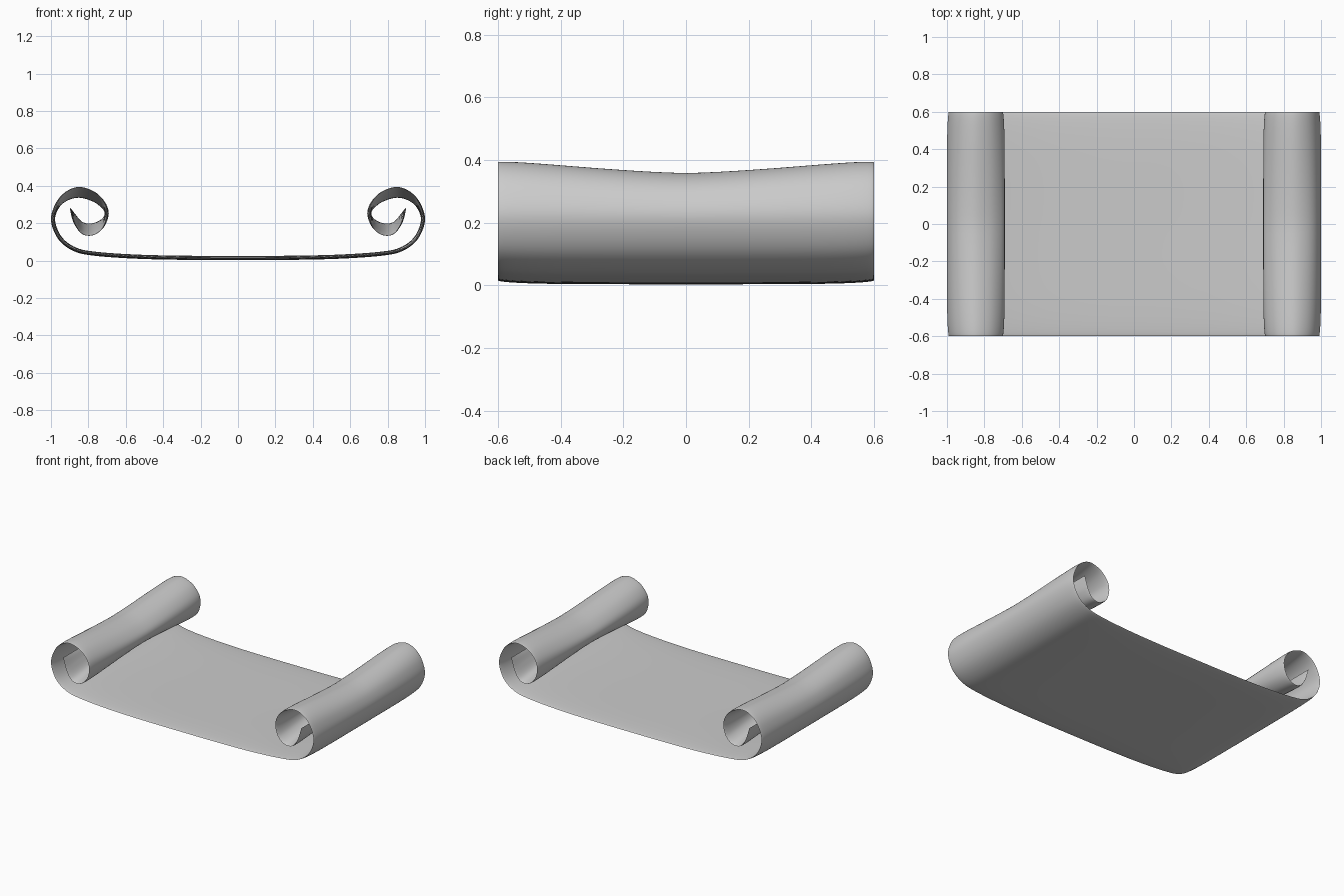
import bpy, bmesh, math
from mathutils import Vector

if "Cube" in bpy.data.objects:
    bpy.data.objects.remove(bpy.data.objects["Cube"])

# Right half of the sheet's middle line: (x, z at the open ends, z at mid length)
HALF = [(0, .015, .014), (.3, .016, .015), (.545, .022, .021), (.76, .037, .036),
        (.87, .060, .059), (.95, .118, .118), (.989, .215, .212), (.968, .305, .285),
        (.92, .365, .329), (.85, .392, .347), (.77, .367, .325), (.717, .312, .285),
        (.702, .250, .250), (.719, .184, .217), (.757, .145, .194), (.80, .134, .187),
        (.84, .150, .199), (.873, .203, .235), (.898, .282, .281)]
STEPS, ROWS, THICK = 6, 36, .011


def smooth_path(pts):
    """Catmull-Rom curve through the points."""
    pts = [2 * pts[0] - pts[1]] + pts + [2 * pts[-1] - pts[-2]]
    out = []
    for a, b, c, d in zip(pts, pts[1:], pts[2:], pts[3:]):
        for k in range(STEPS):
            t = k / STEPS
            out.append(.5 * (2 * b + (c - a) * t + (2 * a - 5 * b + 4 * c - d) * t * t
                             + (3 * b - a - 3 * c + d) * t ** 3))
    return out + [pts[-2]]


bm = bmesh.new()
upper, lower = [], []
for r in range(ROWS + 1):
    t = math.sin(math.pi * (r / ROWS - .5))
    y, w = .6 * t, abs(t) ** 1.4
    full = [Vector((-x, m + (e - m) * w)) for x, e, m in reversed(HALF[1:])]
    full += [Vector((x, m + (e - m) * w)) for x, e, m in HALF]
    path = smooth_path(full)
    n = len(path) - 1
    # The sheet thins out to a fine rim along every edge
    edge = max(0, 1 - abs(t) ** 6) ** .6
    up, low = [], []
    for i, p in enumerate(path):
        d = (path[min(i + 1, n)] - path[max(i - 1, 0)]).normalized()
        tip = min(1, min(i, n - i) / 6) ** .6
        off = Vector((-d.y, d.x)) * THICK * edge * tip
        a, b = p + off, p - off
        up.append(bm.verts.new((a.x, y, a.y)))
        low.append(bm.verts.new((b.x, y, b.y)))
    upper.append(up)
    lower.append(low)

# Skin both sides, then weld them along the rim
for grid, flip in ((upper, False), (lower, True)):
    for ra, rb in zip(grid, grid[1:]):
        for i in range(len(ra) - 1):
            q = [ra[i], ra[i + 1], rb[i + 1], rb[i]]
            bm.faces.new(q[::-1] if flip else q)
bmesh.ops.remove_doubles(bm, verts=bm.verts, dist=1e-5)
bmesh.ops.recalc_face_normals(bm, faces=bm.faces)

mesh = bpy.data.meshes.new("scroll_sheet")
bm.to_mesh(mesh)
bm.free()
sheet = bpy.data.objects.new("scroll_sheet", mesh)
bpy.context.collection.objects.link(sheet)
bpy.context.view_layer.objects.active = sheet
sheet.select_set(True)
bpy.ops.object.shade_smooth_by_angle(angle=math.radians(40))
